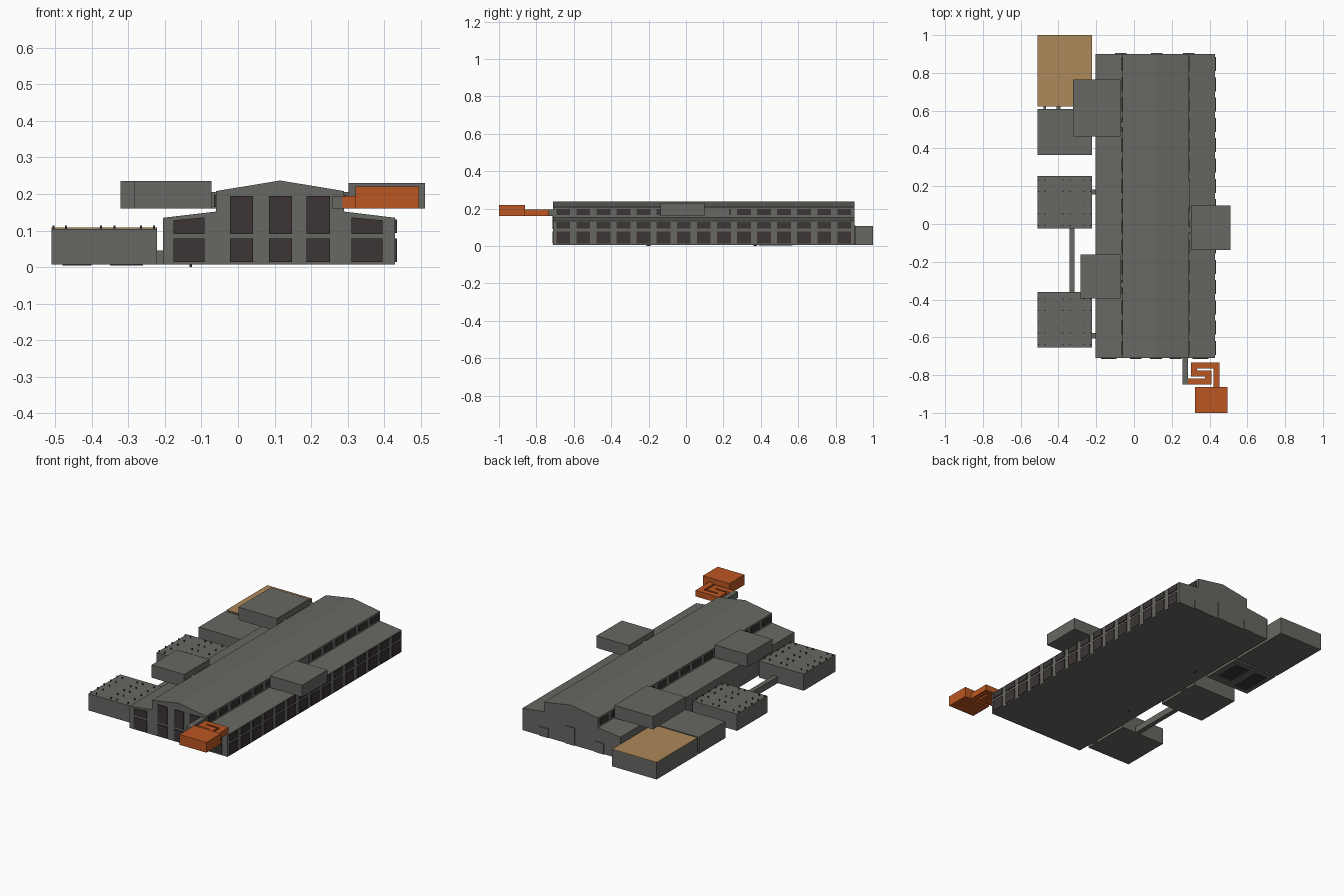
import bpy
import bmesh
from mathutils import Vector

cube = bpy.data.objects.get("Cube")
if cube:
    bpy.data.objects.remove(cube)


def material(name, rgb):
    m = bpy.data.materials.new(name)
    m.use_nodes = True
    m.diffuse_color = (*rgb, 1)
    node = next(n for n in m.node_tree.nodes if n.type == 'BSDF_PRINCIPLED')
    node.inputs["Base Color"].default_value = (*rgb, 1)
    node.inputs["Roughness"].default_value = 0.9
    return m


GREY = material("concrete grey", (0.135, 0.14, 0.125))
DARK = material("window dark", (0.046, 0.035, 0.035))
ORANGE = material("annex orange", (0.5, 0.094, 0.016))
TAN = material("court tan", (0.42, 0.25, 0.1))


def make(name, bm, mat):
    bmesh.ops.recalc_face_normals(bm, faces=bm.faces)
    mesh = bpy.data.meshes.new(name)
    bm.to_mesh(mesh)
    bm.free()
    mesh.materials.append(mat)
    obj = bpy.data.objects.new(name, mesh)
    bpy.context.collection.objects.link(obj)
    return obj


def boxes(name, spans, mat=GREY):
    """One object from boxes given as (x range, y range, z range)."""
    bm = bmesh.new()
    for span in spans:
        lo, hi = (Vector(c) for c in zip(*span))
        verts = bmesh.ops.create_cube(bm, size=1)["verts"]
        for v in verts:
            v.co = (lo + hi) / 2 + v.co * (hi - lo)
    return make(name, bm, mat)


def extrude_y(name, profile, y0, y1, mat):
    """Extrude an x-z outline along y."""
    bm = bmesh.new()
    face = bm.faces.new([bm.verts.new((x, y0, z)) for x, z in profile])
    ext = bmesh.ops.extrude_face_region(bm, geom=[face])["geom"]
    for v in ext:
        if isinstance(v, bmesh.types.BMVert):
            v.co.y = y1
    return make(name, bm, mat)


# Main hall with raised clerestory
FLOOR, FRONT, BACK = 0.007, -0.71, 0.9
MID = 0.115
hall = [(-0.205, FLOOR), (0.43, FLOOR), (0.43, 0.135), (0.29, 0.152),
        (0.29, 0.208), (MID, 0.237), (-0.06, 0.208), (-0.06, 0.152),
        (-0.205, 0.135)]
extrude_y("main_hall", hall, FRONT, BACK, GREY)

# Front windows: tall central columns and sloped-top outer columns
T = 0.005
panes = []
for x in (-0.022, 0.085, 0.188):
    panes += [((x, x + 0.063), (FRONT - T, FRONT), (0.014, 0.079)),
              ((x, x + 0.063), (FRONT - T, FRONT), (0.091, 0.194))]
for x in (-0.176, 0.311):
    panes.append(((x, x + 0.084), (FRONT - T, FRONT), (0.014, 0.079)))
boxes("front_windows", panes, DARK)
for side, a, b in (("right", -0.176, -0.092), ("left", 0.395, 0.311)):
    extrude_y(f"front_{side}_upper_window",
              [(a, 0.091), (b, 0.091), (b, 0.136), (a, 0.128)],
              FRONT - T, FRONT, DARK)

# Side windows: two rows on the left wall, one row on each clerestory wall
COUNT = 15
pitch = (BACK - FRONT) / COUNT
lower, upper = [], []
for i in range(COUNT):
    yc = FRONT + (i + 0.5) * pitch
    ys = (yc - 0.037, yc + 0.037)
    for zs in ((0.014, 0.079), (0.093, 0.13)):
        lower.append(((0.43, 0.43 + T), ys, zs))
    for wall in (-0.06 - T, 0.29):
        upper.append(((wall, wall + T), ys, (0.165, 0.197)))
boxes("side_windows", lower, DARK)
boxes("clerestory_windows", upper, DARK)

# Shallow door panels at the back
boxes("back_doors", [((x, x + 0.06), (BACK, BACK + T), (FLOOR, top))
                     for x, top in ((0.26, 0.06), (0.09, 0.11), (-0.1, 0.07))])

# Ground-level side blocks
TOP = 0.105
SX = (-0.51, -0.222)
for name, y0, y1 in (("court_block", 0.622, 1.0), ("back_block", 0.365, 0.61),
                     ("middle_block", -0.025, 0.255), ("front_block", -0.655, -0.36)):
    boxes(name, [(SX, (y0, y1), (FLOOR, TOP))])
boxes("court_top", [(SX, (0.622, 1.0), (TOP, TOP + 0.003))], TAN)
boxes("back_block_floor_openings",
      [((-0.48, -0.4), (0.39, 0.57), (FLOOR - 0.003, FLOOR)),
       ((-0.35, -0.26), (0.42, 0.57), (FLOOR - 0.003, FLOOR))], DARK)

# Ground-level passages
LOW = (FLOOR, 0.045)
boxes("ground_passages", [
    ((-0.342, -0.314), (-0.36, -0.025), LOW),
    ((-0.222, -0.2), (0.155, 0.183), LOW),
    ((-0.222, -0.2), (-0.605, -0.577), LOW),
    ((-0.478, -0.465), (0.61, 0.622), LOW),
    ((-0.41, -0.39), (0.61, 0.622), LOW)])

# Small posts on the two studded blocks
posts = []
for y0 in (-0.01, -0.64):
    for x in (-0.505, -0.47, -0.375, -0.338, -0.265, -0.23):
        for j in range(5):
            y = y0 + j * 0.06
            posts.append(((x - 0.0025, x + 0.0025), (y, y + 0.005), (TOP, TOP + 0.009)))
boxes("roof_posts", posts, DARK)

# Raised rooms beside the clerestory, each with a short link
HIGH = (0.16, 0.235)
LINK = (0.16, 0.205)
boxes("raised_room_back", [((-0.322, -0.072), (0.463, 0.765), HIGH),
                           ((-0.075, -0.058), (0.51, 0.54), LINK)])
boxes("raised_room_front", [((-0.283, -0.072), (-0.395, -0.162), HIGH),
                            ((-0.075, -0.058), (-0.34, -0.31), LINK)])
boxes("raised_room_left", [((0.302, 0.512), (-0.137, 0.098), (0.16, 0.23)),
                           ((0.288, 0.304), (-0.045, -0.015), LINK),
                           ((0.288, 0.297), (0.09, 0.23), LINK)])

# Grey walkway leading out to the orange annex
RUN = (0.16, 0.195)
boxes("walkway", [((0.257, 0.286), (-0.85, FRONT), RUN)])


def winding(name, points, half, mat):
    """Square-sectioned passage along an axis-aligned path."""
    spans = []
    for (ax, ay), (bx, by) in zip(points, points[1:]):
        spans.append(((min(ax, bx) - half, max(ax, bx) + half),
                      (min(ay, by) - half, max(ay, by) + half), RUN))
    return boxes(name, spans, mat)


winding("winding_passage", [(0.302, -0.834), (0.393, -0.834), (0.393, -0.791),
                            (0.318, -0.791), (0.318, -0.749), (0.437, -0.749),
                            (0.437, -0.85)], 0.016, ORANGE)
boxes("orange_annex", [((0.322, 0.495), (-1.0, -0.862), (0.16, 0.22))], ORANGE)

# Small studs under the floor
boxes("floor_studs", [((-0.132, -0.126), (y, y + 0.02), (0, FLOOR))
                      for y in (-0.21, 0.36)], DARK)
